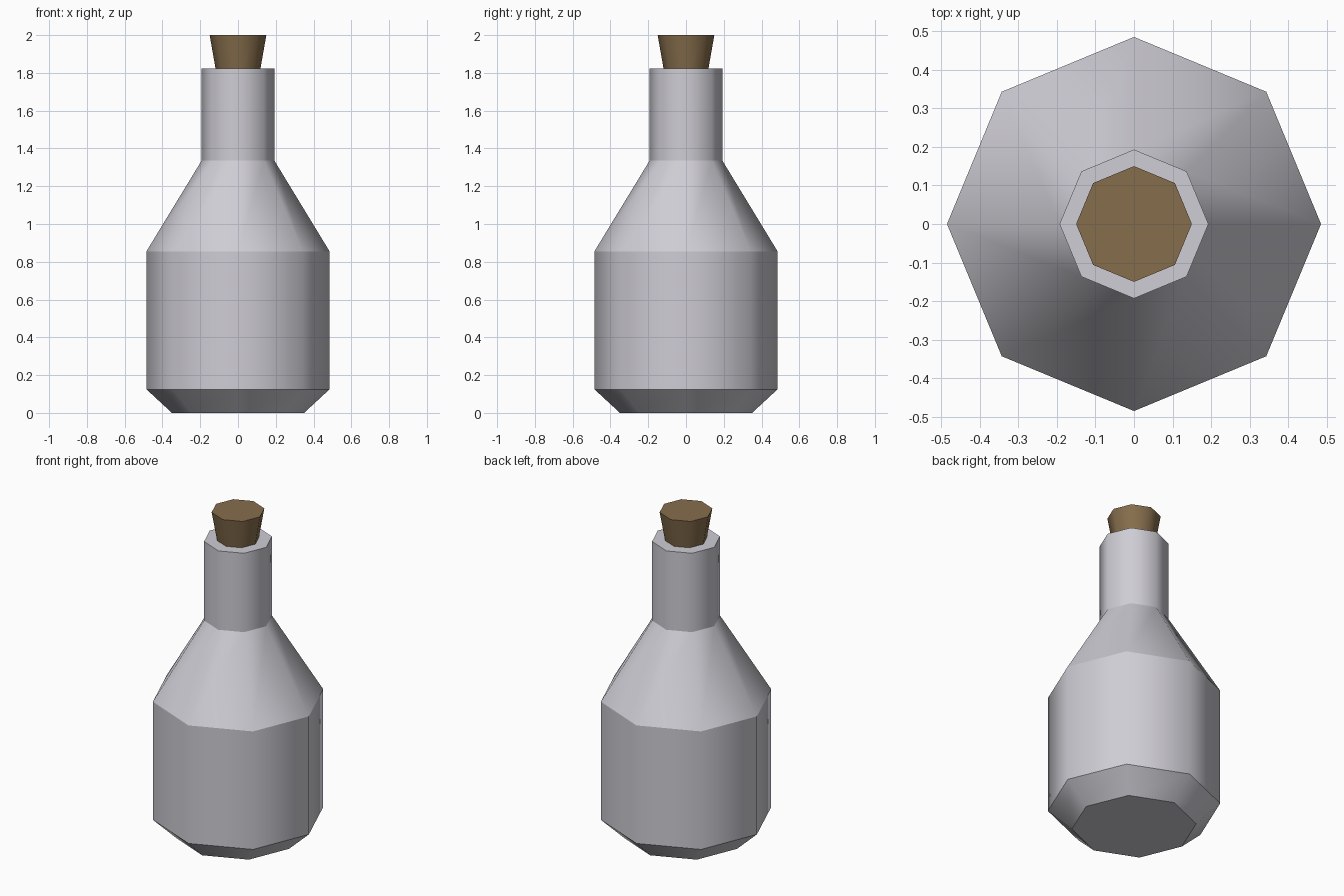
import bpy, bmesh, math

if "Cube" in bpy.data.objects:
    bpy.data.objects.remove(bpy.data.objects["Cube"])

SIDES = 8


def material(name, rgb):
    m = bpy.data.materials.new(name)
    m.diffuse_color = (*rgb, 1)
    m.use_nodes = True
    m.node_tree.nodes["Principled BSDF"].inputs["Base Color"].default_value = m.diffuse_color
    return m


def turned(name, profile, mat):
    """Closed eight-sided solid from (radius, height) rings, smooth around and sharp between rings."""
    bm = bmesh.new()
    rings = []
    for r, z in profile:
        angles = [2 * math.pi * i / SIDES for i in range(SIDES)]
        rings.append([bm.verts.new((r * math.cos(a), r * math.sin(a), z)) for a in angles])
    for low, high in zip(rings, rings[1:]):
        for i in range(SIDES):
            j = (i + 1) % SIDES
            bm.faces.new((low[i], low[j], high[j], high[i])).smooth = True
    bm.faces.new(rings[0][::-1])
    bm.faces.new(rings[-1])
    # Horizontal edges stay crisp
    for e in bm.edges:
        e.smooth = abs(e.verts[0].co.z - e.verts[1].co.z) > 1e-4
    mesh = bpy.data.meshes.new(name)
    bm.to_mesh(mesh)
    bm.free()
    mesh.materials.append(mat)
    obj = bpy.data.objects.new(name, mesh)
    bpy.context.collection.objects.link(obj)
    return obj


glass = material("pale grey glass", (0.62, 0.61, 0.66))
cork = material("brown cork", (0.24, 0.155, 0.073))

# Bottle: chamfered foot, body, shoulder, neck
turned("bottle", [(0.35, 0), (0.485, 0.125), (0.485, 0.855),
                  (0.193, 1.335), (0.193, 1.823)], glass)

# Tapered stopper, sunk slightly into the neck
turned("stopper", [(0.113, 1.79), (0.15, 2.0)], cork)
